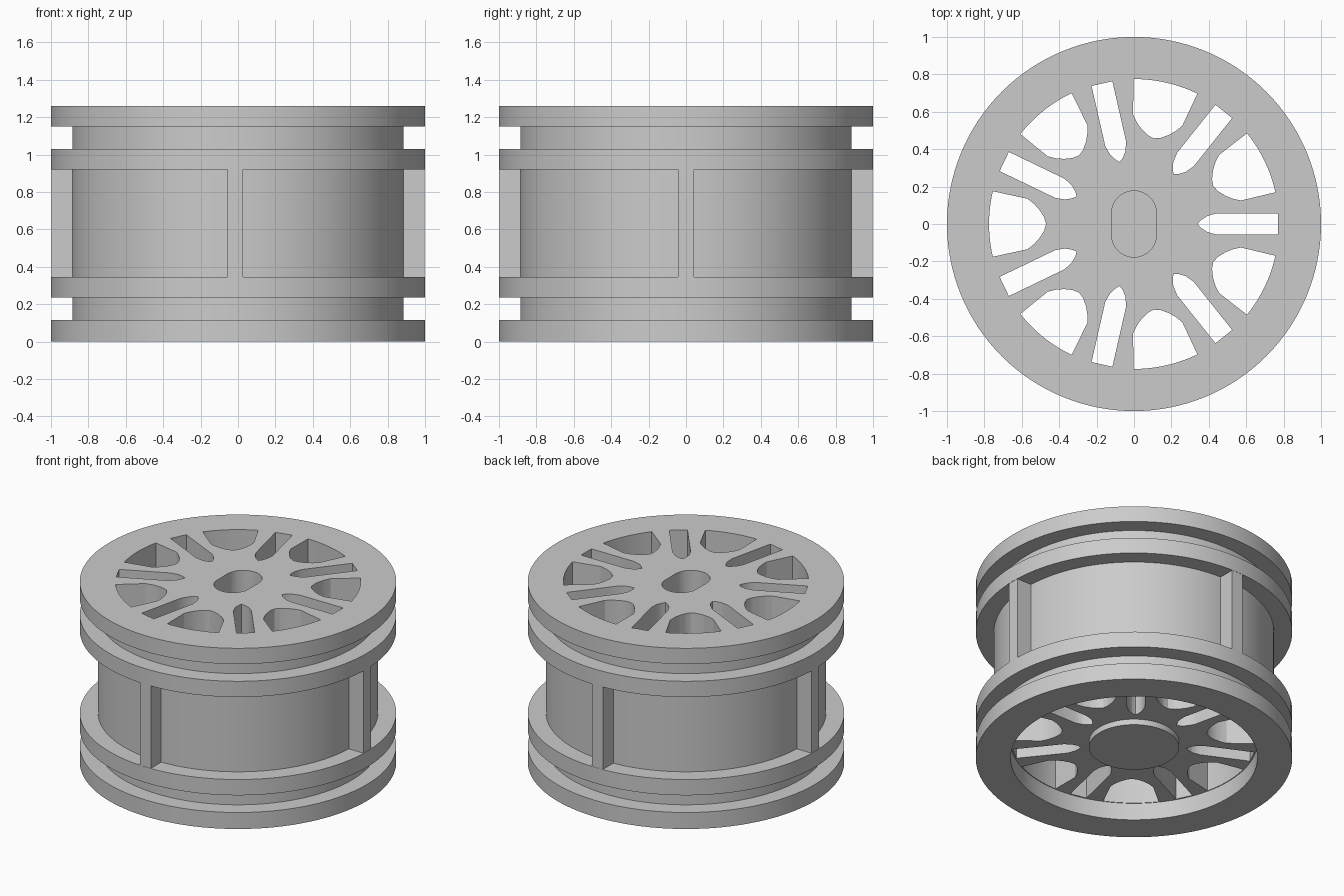
import bpy, bmesh, math
from mathutils import Matrix, Vector

old = bpy.data.objects.get("Cube")
if old:
    bpy.data.objects.remove(old, do_unlink=True)

HEIGHT, BORE, PLATE = 1.26, 0.78, 0.12
SEGMENTS, SPOKES = 128, 7

grey = bpy.data.materials.new("light grey")
grey.use_nodes = True
grey.diffuse_color = (0.6, 0.6, 0.6, 1)
grey.node_tree.nodes["Principled BSDF"].inputs["Base Color"].default_value = (0.6, 0.6, 0.6, 1)


def finish(name, bm):
    bmesh.ops.recalc_face_normals(bm, faces=bm.faces)
    mesh = bpy.data.meshes.new(name)
    bm.to_mesh(mesh)
    bm.free()
    mesh.materials.append(grey)
    obj = bpy.data.objects.new(name, mesh)
    bpy.context.collection.objects.link(obj)
    return obj


def lathe(name, profile):
    """Revolve an (r, z) profile that starts and ends on the axis."""
    bm = bmesh.new()
    verts = [bm.verts.new((r, 0, z)) for r, z in profile]
    edges = [bm.edges.new(pair) for pair in zip(verts, verts[1:])]
    bmesh.ops.spin(bm, geom=verts + edges, cent=(0, 0, 0), axis=(0, 0, 1),
                   angle=math.tau, steps=SEGMENTS, use_merge=True)
    bmesh.ops.remove_doubles(bm, verts=bm.verts, dist=1e-5)
    return finish(name, bm)


def add_prism(bm, outline, z0, z1, angle=0):
    turn = Matrix.Rotation(angle, 3, 'Z')
    rings = [[bm.verts.new(turn @ Vector((x, y, z))) for x, y in outline] for z in (z0, z1)]
    bm.faces.new(rings[0][::-1])
    bm.faces.new(rings[1])
    n = len(outline)
    for i in range(n):
        j = (i + 1) % n
        bm.faces.new((rings[0][i], rings[0][j], rings[1][j], rings[1][i]))


def mirrored(half):
    """Complete an outline whose first point lies on the x axis."""
    return half + [(x, -y) for x, y in reversed(half) if y > 1e-6]


def arc(radius, start, end, steps):
    return [(radius * math.cos(a), radius * math.sin(a))
            for a in (start + (end - start) * i / steps for i in range(steps + 1))]


# Rim with four flanges, closed spoke plate and hub boss underneath
rim = lathe("wheel_rim", [
    (0, 0.08), (0.285, 0.08), (0.285, PLATE), (BORE, PLATE), (BORE, 0),
    (1, 0), (1, 0.115), (0.885, 0.115), (0.885, 0.235), (1, 0.235), (1, 0.345),
    (0.885, 0.345), (0.885, 0.92), (1, 0.92), (1, 1.03), (0.885, 1.03),
    (0.885, 1.15), (1, 1.15), (1, HEIGHT), (0, HEIGHT)])

# Openings between the spokes, narrow slots and the hub socket
window = mirrored([(0.47, 0), (0.48, 0.035), (0.505, 0.075), (0.535, 0.108), (0.57, 0.135)]
                  + arc(0.775, 0.228, 0, 8))
slot = mirrored([(0.34, 0), (0.36, 0.022), (0.39, 0.042), (0.44, 0.057), (0.77, 0.057)])
socket = ([(x, y + 0.057) for x, y in arc(0.12, 0, math.pi, 20)]
          + [(x, y - 0.057) for x, y in arc(0.12, math.pi, math.tau, 20)])
bm = bmesh.new()
for i in range(SPOKES):
    angle = math.tau * i / SPOKES
    add_prism(bm, slot, 0.05, 1.4, angle)
    add_prism(bm, window, 0.05, 1.4, angle + math.pi / SPOKES)
add_prism(bm, socket, 0.6, 1.4)
cutter = finish("opening_cutter", bm)
cutter.hide_render = True

cut = rim.modifiers.new("openings", 'BOOLEAN')
cut.operation, cut.solver, cut.object = 'DIFFERENCE', 'EXACT', cutter
bpy.ops.object.select_all(action='DESELECT')
bpy.context.view_layer.objects.active = rim
rim.select_set(True)
bpy.ops.object.modifier_apply(modifier=cut.name)
bpy.data.objects.remove(cutter, do_unlink=True)
bpy.ops.object.shade_smooth_by_angle(angle=math.radians(20))

# Four ribs bridging the two middle flanges
bar = [(0.86, -0.042), (0.998, -0.042), (0.998, 0.042), (0.86, 0.042)]
for i, side in enumerate(("left", "back", "right", "front")):
    bm = bmesh.new()
    add_prism(bm, bar, 0.33, 0.935, i * math.pi / 2)
    rib = finish(side + "_rib", bm)
    if side in ("front", "back"):
        rib.location.x = -0.015
